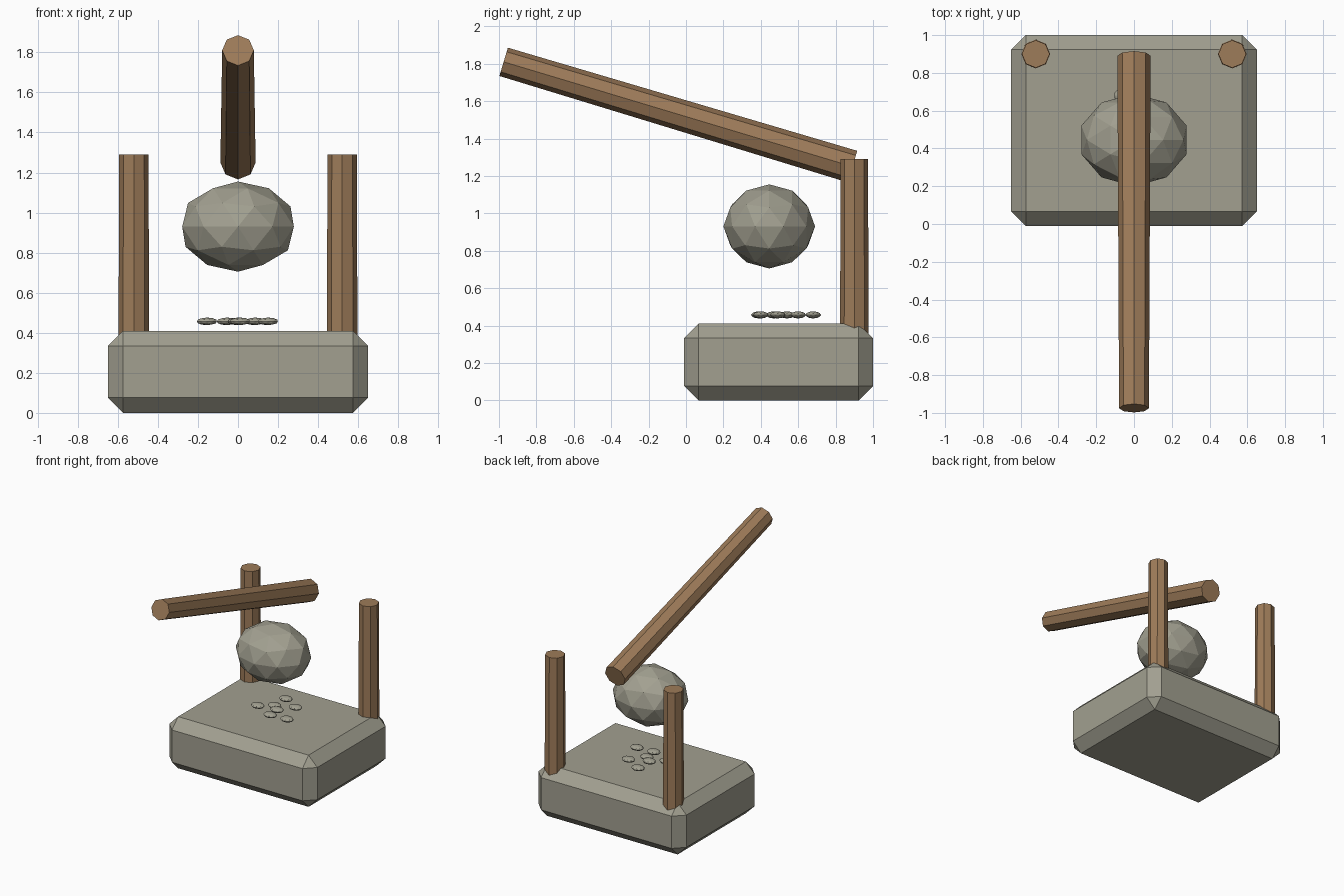
import bpy
import math
from mathutils import Vector

cube = bpy.data.objects.get("Cube")
if cube:
    bpy.data.objects.remove(cube, do_unlink=True)


def make_material(name, color):
    mat = bpy.data.materials.new(name)
    mat.use_nodes = True
    mat.diffuse_color = color
    mat.node_tree.nodes["Principled BSDF"].inputs["Base Color"].default_value = color
    return mat


stone = make_material("grey stone", (0.36, 0.35, 0.28, 1))
wood = make_material("brown wood", (0.34, 0.20, 0.10, 1))


def finish(name, mat):
    obj = bpy.context.object
    obj.name = name
    obj.data.materials.append(mat)
    return obj


def log(name, start, end, r_start, r_end, turn=0.0):
    """Tapered eight-sided log between two points."""
    start, end = Vector(start), Vector(end)
    axis = end - start
    bpy.ops.mesh.primitive_cone_add(vertices=8, radius1=r_start, radius2=r_end,
                                    depth=axis.length, location=(start + end) / 2)
    obj = finish(name, wood)
    obj.rotation_mode = 'QUATERNION'
    obj.rotation_quaternion = axis.to_track_quat('Z', 'Y')
    for v in obj.data.vertices:
        x, y = v.co.x, v.co.y
        v.co.x = x * math.cos(turn) - y * math.sin(turn)
        v.co.y = x * math.sin(turn) + y * math.cos(turn)
    return obj


def rock(name, location, scale, detail):
    bpy.ops.mesh.primitive_ico_sphere_add(subdivisions=detail, radius=1, location=location)
    obj = finish(name, stone)
    obj.scale = scale
    return obj


# Chamfered stone slab
bpy.ops.mesh.primitive_cube_add(size=1, location=(0, 0.495, 0.205))
slab = finish("stone_base", stone)
slab.scale = (1.3, 1.01, 0.41)
bpy.ops.object.transform_apply(location=False, rotation=False, scale=True)
bevel = slab.modifiers.new("chamfer", 'BEVEL')
bevel.width = 0.077
bevel.segments = 1

# Two upright posts at the back corners
for side, x in (("right", -0.52), ("left", 0.52)):
    log(side + "_post", (x, 0.9, 0.25), (x, 0.9, 1.29), 0.077, 0.073)

# Long sloping beam
log("swing_beam", (0, 0.89, 1.25), (0, -0.975, 1.81), 0.088, 0.079)

# Hanging boulder
rock("boulder", (0, 0.445, 0.93), (0.293, 0.245, 0.225), 2)

# Small flat pebbles above the slab
pebbles = [(-0.055, 0.68), (-0.155, 0.47), (-0.055, 0.54), (0, 0.49),
           (0.085, 0.6), (0.01, 0.39), (0.15, 0.4)]
for i, (x, y) in enumerate(pebbles):
    rock("pebble_%d" % (i + 1), (x, y, 0.457), (0.052, 0.042, 0.019), 2)
